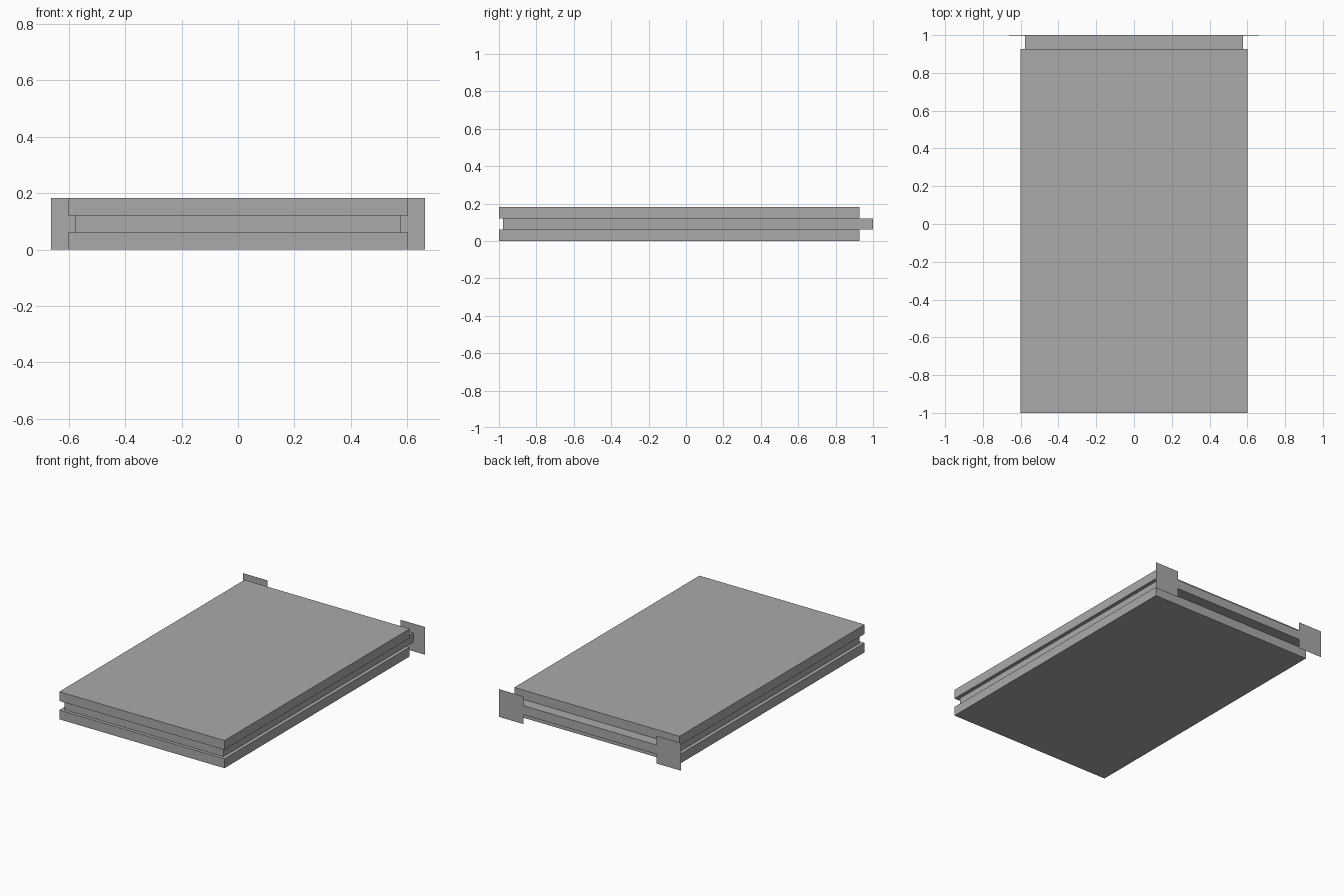
import bpy, bmesh

if "Cube" in bpy.data.objects:
    bpy.data.objects.remove(bpy.data.objects["Cube"])

grey = bpy.data.materials.new("dark_grey")
grey.diffuse_color = (0.4, 0.4, 0.4, 1)
grey.use_nodes = True
grey.node_tree.nodes["Principled BSDF"].inputs["Base Color"].default_value = grey.diffuse_color


def box(name, x0, x1, y0, y1, z0, z1):
    """Axis-aligned box from its extents."""
    mesh = bpy.data.meshes.new(name)
    bm = bmesh.new()
    bmesh.ops.create_cube(bm, size=1)
    for v in bm.verts:
        v.co = (x1 if v.co.x > 0 else x0,
                y1 if v.co.y > 0 else y0,
                z1 if v.co.z > 0 else z0)
    bm.to_mesh(mesh)
    bm.free()
    mesh.materials.append(grey)
    obj = bpy.data.objects.new(name, mesh)
    bpy.context.collection.objects.link(obj)
    return obj


H = 0.182           # total height
Z1, Z2 = 0.061, 0.121

# Two outer slabs
box("bottom_slab", -0.602, 0.602, -1.0, 0.927, 0.0, Z1)
box("top_slab", -0.602, 0.602, -1.0, 0.927, Z2, H)

# Recessed core, protruding at the back
box("middle_core", -0.578, 0.578, -0.978, 0.9995, Z1, Z2)

# Thin mounting plates on the back end
for side, s in (("left", -1), ("right", 1)):
    a, b = sorted((s * 0.485, s * 0.662))
    box(side + "_mounting_plate", a, b, 0.999, 1.0, 0.0, H)
